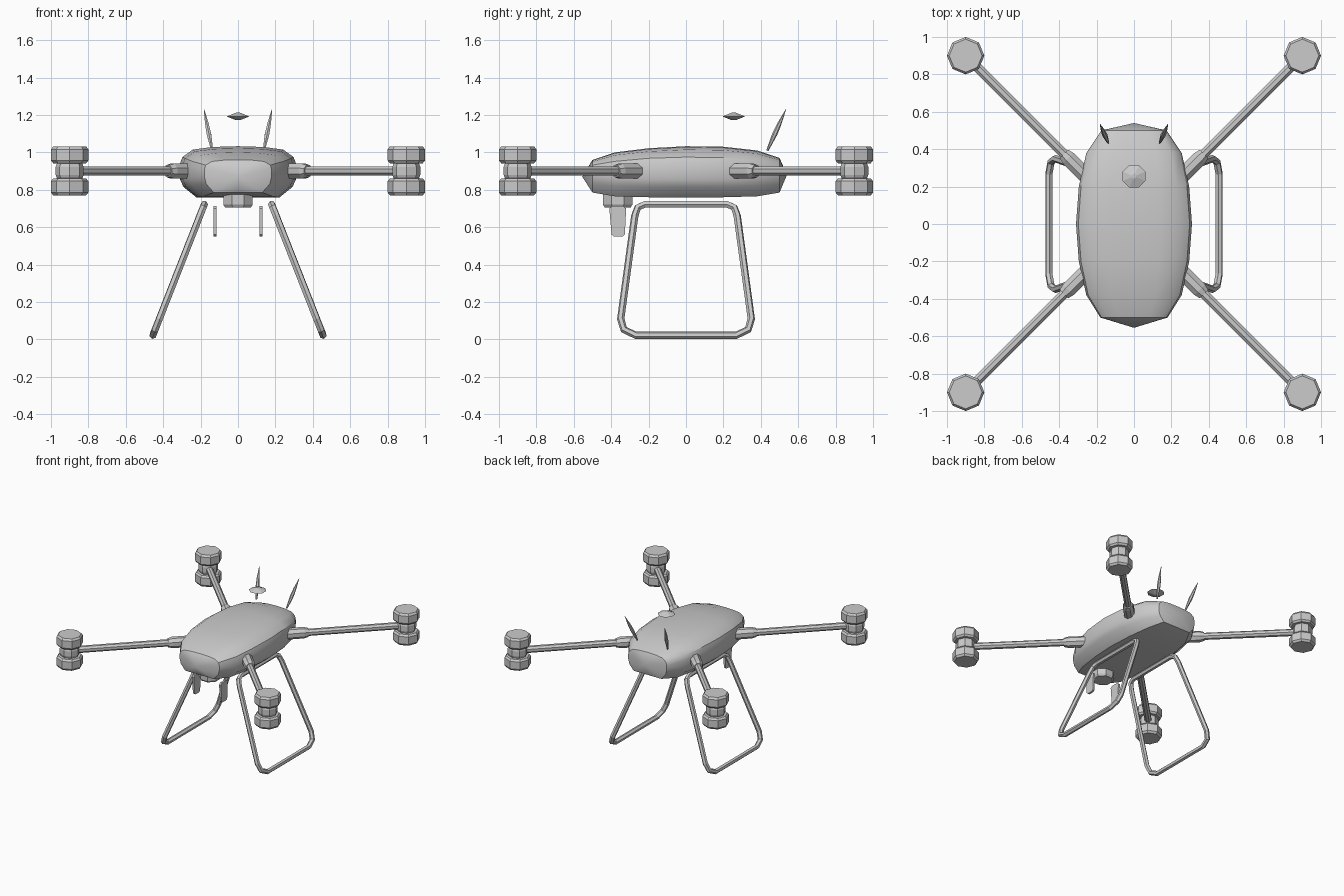
import bpy
import math
from mathutils import Vector

if "Cube" in bpy.data.objects:
    bpy.data.objects.remove(bpy.data.objects["Cube"])


def loft(name, rings, cap_start=None, cap_end=None):
    """Skin closed rings of points; each end is a flat cap or a fan to a tip."""
    n = len(rings[0])
    verts = [tuple(p) for r in rings for p in r]
    faces = []
    for i in range(len(rings) - 1):
        for j in range(n):
            k = (j + 1) % n
            faces.append((i * n + j, i * n + k, (i + 1) * n + k, (i + 1) * n + j))
    for base, tip, flip in ((0, cap_start, True), ((len(rings) - 1) * n, cap_end, False)):
        ids = list(range(base, base + n))
        if flip:
            ids.reverse()
        if tip is None:
            faces.append(ids)
        else:
            verts.append(tip)
            t = len(verts) - 1
            faces += [(ids[j], ids[(j + 1) % n], t) for j in range(n)]
    me = bpy.data.meshes.new(name)
    me.from_pydata(verts, [], faces)
    ob = bpy.data.objects.new(name, me)
    bpy.context.collection.objects.link(ob)
    return ob


def turned(name, a, b, profile, sides=8, phase=0.0):
    """Faceted solid along a-b; profile lists (fraction along axis, radius)."""
    a, b = Vector(a), Vector(b)
    d = b - a
    w = d.normalized()
    u = Vector((0, 0, 1)) if abs(w.z) < 0.8 else Vector((0, 1, 0))
    u = (u - w * u.dot(w)).normalized()
    v = w.cross(u)
    rings = []
    for t, r in profile:
        angs = [2 * math.pi * (j + phase) / sides for j in range(sides)]
        rings.append([a + d * t + (u * math.cos(q) + v * math.sin(q)) * r for q in angs])
    return loft(name, rings)


def smooth(ob, angle=28):
    bpy.ops.object.select_all(action='DESELECT')
    ob.select_set(True)
    bpy.context.view_layer.objects.active = ob
    bpy.ops.object.shade_smooth_by_angle(angle=math.radians(angle))


# Body shell: y, half width, top, upper belt, lower belt, bottom
stations = [(-0.50, 0.18, 0.960, 0.925, 0.83, 0.785),
            (-0.38, 0.255, 1.000, 0.940, 0.82, 0.765),
            (-0.20, 0.295, 1.022, 0.955, 0.815, 0.760),
            (0.00, 0.310, 1.033, 0.960, 0.815, 0.760),
            (0.20, 0.295, 1.030, 0.957, 0.815, 0.760),
            (0.38, 0.255, 1.010, 0.945, 0.82, 0.765),
            (0.50, 0.175, 0.970, 0.925, 0.83, 0.785)]
rings = []
for y, w, top, up, low, bot in stations:
    half = [(0.72 * w, bot), (0.94 * w, low), (w, low + 0.04), (w, up - 0.02),
            (0.96 * w, up + 0.2 * (top - up)), (0.78 * w, top - 0.25 * (top - up)),
            (0.45 * w, top - 0.06 * (top - up))]
    sec = [(0, bot)] + half + [(0, top)] + [(-x, z) for x, z in reversed(half)]
    rings.append([(x, y, z) for x, z in reversed(sec)])
smooth(loft("body", rings, (0, -0.555, 0.87), (0, 0.54, 0.88)), 32)

# Arms, arm sockets and double motor pods
for sx, side in ((1, "right"), (-1, "left")):
    for sy, end in ((1, "rear"), (-1, "front")):
        tag = f"{end}_{side}"

        def at(r, z=0.9):
            return (sx * r, sy * r, z)

        turned("arm_socket_" + tag, at(0.22), at(0.375),
               [(0, 0.043), (0.85, 0.043), (1, 0.034)], phase=0.5)
        turned("arm_" + tag, at(0.3), at(0.87), [(0, 0.027), (1, 0.027)], phase=0.5)
        pod = [(0, 0.088), (0.06, 0.1), (0.29, 0.1), (0.345, 0.088), (0.35, 0.068),
               (0.42, 0.075), (0.58, 0.075), (0.65, 0.068), (0.655, 0.088),
               (0.71, 0.1), (0.94, 0.1), (1, 0.088)]
        turned("motor_pod_" + tag, at(0.9, 0.77), at(0.9, 1.032), pod)

# Landing skids: closed tube loops in slanted planes
half = [(0.22, 0.722), (0.258, 0.705), (0.274, 0.66), (0.349, 0.11),
        (0.332, 0.052), (0.268, 0.022)]
loop = half + [(-y, z) for y, z in reversed(half)]
for sx, side in ((1, "right"), (-1, "left")):
    cu = bpy.data.curves.new("landing_skid_" + side, 'CURVE')
    cu.dimensions = '3D'
    cu.bevel_depth = 0.02
    cu.bevel_resolution = 1
    sp = cu.splines.new('POLY')
    sp.points.add(len(loop) - 1)
    for p, (y, z) in zip(sp.points, loop):
        p.co = (sx * (0.18 + (0.722 - z) * 0.393), y, z, 1)
    sp.use_cyclic_u = True
    sp.use_smooth = False
    ob = bpy.data.objects.new(cu.name, cu)
    bpy.context.collection.objects.link(ob)
    bpy.ops.object.select_all(action='DESELECT')
    ob.select_set(True)
    bpy.context.view_layer.objects.active = ob
    bpy.ops.object.convert(target='MESH')

# Camera mount and its two hanging plates
turned("camera_mount", (0, -0.365, 0.705), (0, -0.365, 0.785),
       [(0, 0.075), (0.2, 0.085), (1, 0.085)], phase=0.5)
plate = [(-0.41, 0.70), (-0.398, 0.56), (-0.385, 0.55), (-0.34, 0.55),
         (-0.327, 0.56), (-0.32, 0.70), (-0.335, 0.712), (-0.395, 0.712)]
for sx, side in ((1, "right"), (-1, "left")):
    xs = sorted((sx * 0.115, sx * 0.131))
    loft("camera_plate_" + side, [[(x, y, z) for y, z in plate] for x in xs])

# Whip antennas
for sx, side in ((1, "right"), (-1, "left")):
    turned("antenna_" + side, (sx * 0.138, 0.435, 1.01), (sx * 0.182, 0.535, 1.232),
           [(0, 0.006), (0.4, 0.014), (0.65, 0.011), (1, 0.001)], sides=6)

# Floating satellite receiver disc
turned("receiver_disc", (0, 0.255, 1.172), (0, 0.255, 1.212),
       [(0, 0.012), (0.5, 0.066), (1, 0.012)], phase=0.5)
